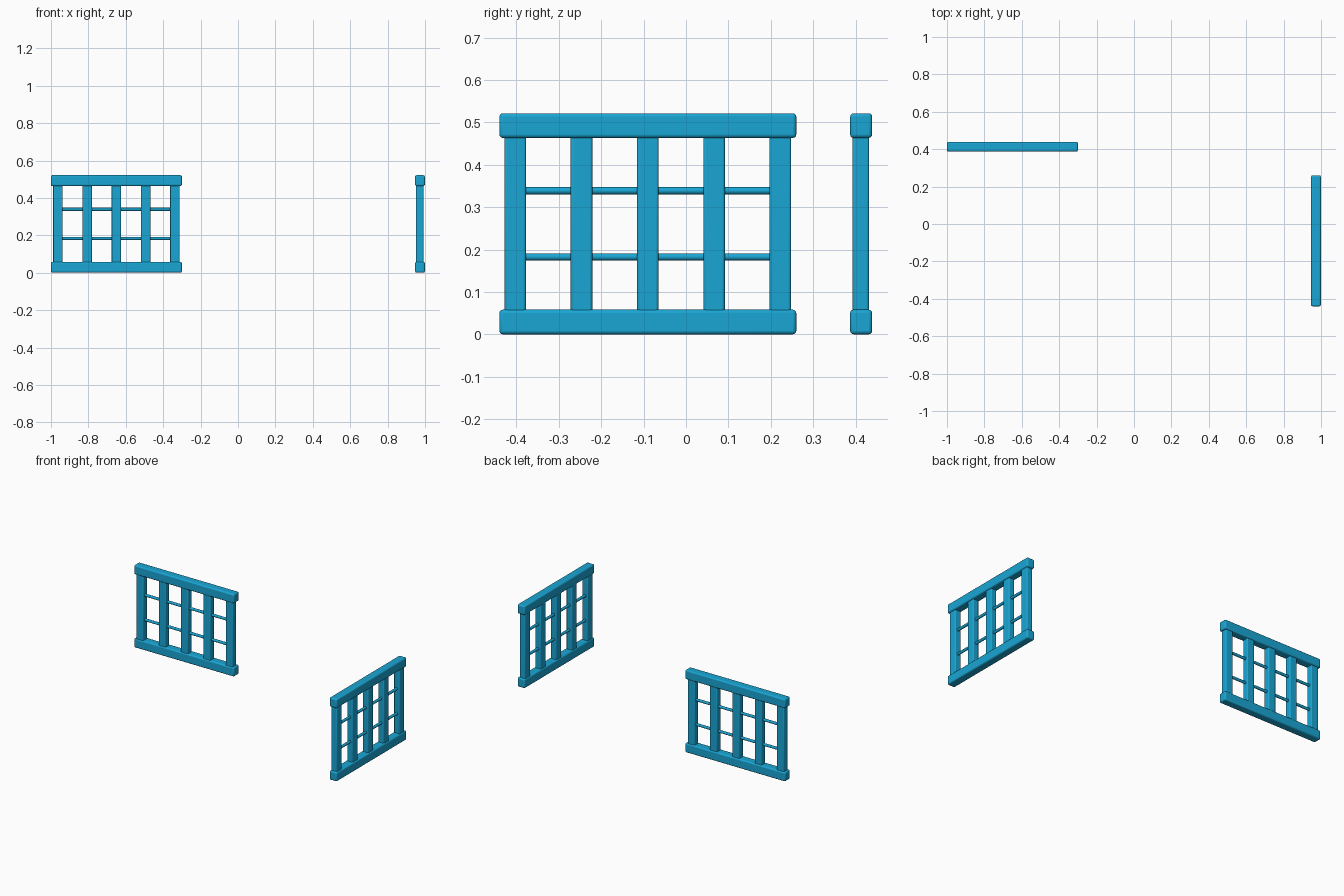
import bpy, math
from mathutils import Matrix, Vector

if "Cube" in bpy.data.objects:
    bpy.data.objects.remove(bpy.data.objects["Cube"])

blue = bpy.data.materials.new("blue_paint")
blue.diffuse_color = (0.01, 0.38, 0.66, 1)
blue.use_nodes = True
blue.node_tree.nodes["Principled BSDF"].inputs["Base Color"].default_value = blue.diffuse_color


def finish(obj, name, place):
    obj.name = name
    obj.data.materials.append(blue)
    obj.matrix_world = place @ obj.matrix_world
    bpy.ops.object.shade_smooth_by_angle(angle=math.radians(40))


def beam(name, size, loc, bevel, place):
    bpy.ops.mesh.primitive_cube_add(size=1)
    obj = bpy.context.object
    obj.data.transform(Matrix.Diagonal((*size, 1)))
    obj.matrix_world = Matrix.Translation(loc)
    mod = obj.modifiers.new("rounded_edges", 'BEVEL')
    mod.width = bevel
    mod.segments = 3
    finish(obj, name, place)


def rod(name, length, radius, loc, place):
    bpy.ops.mesh.primitive_cylinder_add(vertices=16, radius=radius, depth=length)
    obj = bpy.context.object
    obj.matrix_world = Matrix.Translation(loc) @ Matrix.Rotation(math.pi / 2, 4, 'Y')
    finish(obj, name, place)


def railing(prefix, place):
    # top and bottom rails
    for part, z in (("bottom_rail", 0.0295), ("top_rail", 0.4925)):
        beam(f"{prefix}_{part}", (0.70, 0.052, 0.058), (0, 0, z), 0.008, place)
    # five upright posts
    for i in range(5):
        beam(f"{prefix}_post_{i + 1}", (0.051, 0.04, 0.43),
             ((i - 2) * 0.1563, -0.001, 0.261), 0.006, place)
    # thin horizontal rods through the posts
    for i, z in enumerate((0.183, 0.339)):
        rod(f"{prefix}_rod_{i + 1}", 0.63, 0.0085, (0, -0.001, z), place)


# one panel along the back, one turned along the right side
railing("back_panel", Matrix.Translation((-0.65, 0.413, 0)))
railing("side_panel", Matrix.Translation((0.973, -0.09, 0)) @ Matrix.Rotation(-math.pi / 2, 4, 'Z'))
